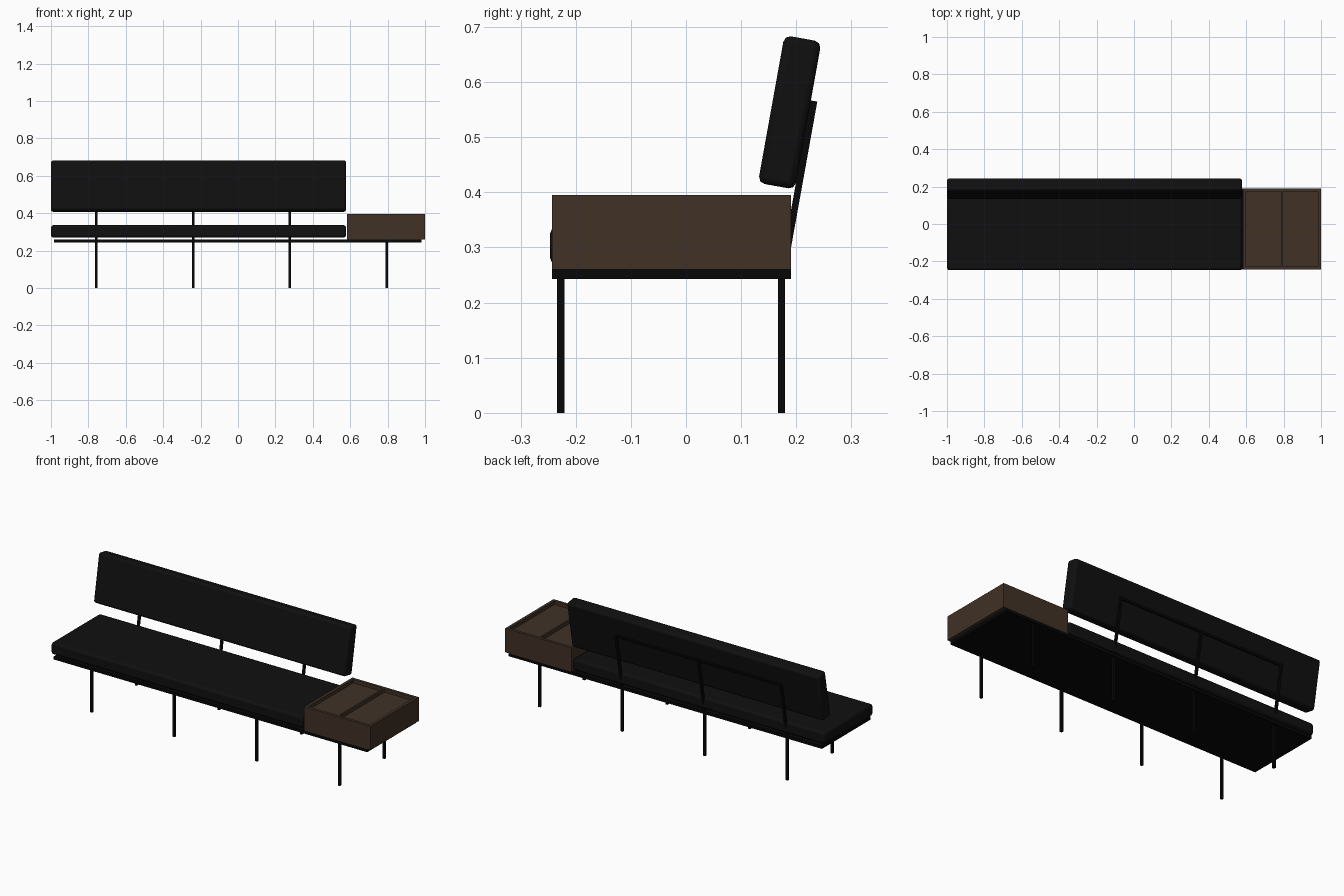
import bpy, math
from mathutils import Vector, Matrix

default = bpy.data.objects.get("Cube")
if default:
    bpy.data.objects.remove(default, do_unlink=True)


def material(name, rgb, roughness):
    m = bpy.data.materials.new(name)
    m.use_nodes = True
    m.diffuse_color = (*rgb, 1)
    shader = m.node_tree.nodes["Principled BSDF"]
    shader.inputs["Base Color"].default_value = (*rgb, 1)
    shader.inputs["Roughness"].default_value = roughness
    return m


fabric = material("black fabric", (0.005, 0.005, 0.005), 0.9)
metal = material("black metal", (0.002, 0.002, 0.002), 0.6)
wood = material("dark brown wood", (0.052, 0.031, 0.019), 0.7)


def box(name, low, high, mat, bevel=0, segments=2):
    """Box between two corners, with optional rounded edges."""
    low, high = Vector(low), Vector(high)
    bpy.ops.mesh.primitive_cube_add(size=1, location=(low + high) / 2)
    ob = bpy.context.object
    ob.name = name
    ob.data.transform(Matrix.Diagonal((*(high - low), 1)))
    ob.data.materials.append(mat)
    if bevel:
        mod = ob.modifiers.new("rounded edges", "BEVEL")
        mod.width = bevel
        mod.segments = segments
        bpy.ops.object.shade_smooth_by_angle(angle=math.radians(50))
    return ob


FRONT, BACK = -0.243, 0.19
LEG_X = [-0.757, -0.24, 0.277, 0.795]
HALF = 0.0065

# Base platform and legs
box("base_platform", (-0.985, FRONT, 0.243), (0.98, BACK, 0.26), metal)
for i, x in enumerate(LEG_X):
    for side, y in (("front", -0.227), ("back", 0.173)):
        box(f"{side}_leg_{i + 1}", (x - HALF, y - HALF, 0),
            (x + HALF, y + HALF, 0.245), metal)

# Seat cushion
box("seat_cushion", (-1, -0.247, 0.27), (0.578, BACK, 0.336), fabric, 0.012)

# Leaning backrest cushion
TILT = math.radians(-10.2)
back = box("backrest_cushion", (-1, 0.154, 0.409), (0.578, 0.222, 0.681),
           fabric, 0.012)
back.rotation_euler.x = TILT

# Backrest supports: leaning uprights joined by a top rail
for i, x in enumerate(LEG_X[:3]):
    bar = box(f"back_support_{i + 1}", (x - HALF, 0.198, 0.25),
              (x + HALF, 0.21, 0.568), metal)
    bar.rotation_euler.x = TILT
rail = box("back_support_rail", (LEG_X[0] - HALF, 0.223, 0.553),
           (LEG_X[2] + HALF, 0.235, 0.566), metal)
rail.rotation_euler.x = TILT

# Side tray: solid body, raised rim and divider around two shallow wells
X0, X1, TOP, FLOOR, RIM = 0.584, 1.0, 0.395, 0.375, 0.016
box("tray_body", (X0, FRONT, 0.26), (X1, BACK, FLOOR), wood)
box("tray_front_rim", (X0, FRONT, FLOOR), (X1, FRONT + RIM, TOP), wood)
box("tray_back_rim", (X0, BACK - RIM, FLOOR), (X1, BACK, TOP), wood)
for name, x in (("tray_inner_rim", X0), ("tray_outer_rim", X1 - RIM),
                ("tray_divider", (X0 + X1 - 0.01) / 2)):
    width = 0.01 if name == "tray_divider" else RIM
    box(name, (x, FRONT + RIM, FLOOR), (x + width, BACK - RIM, TOP), wood)
